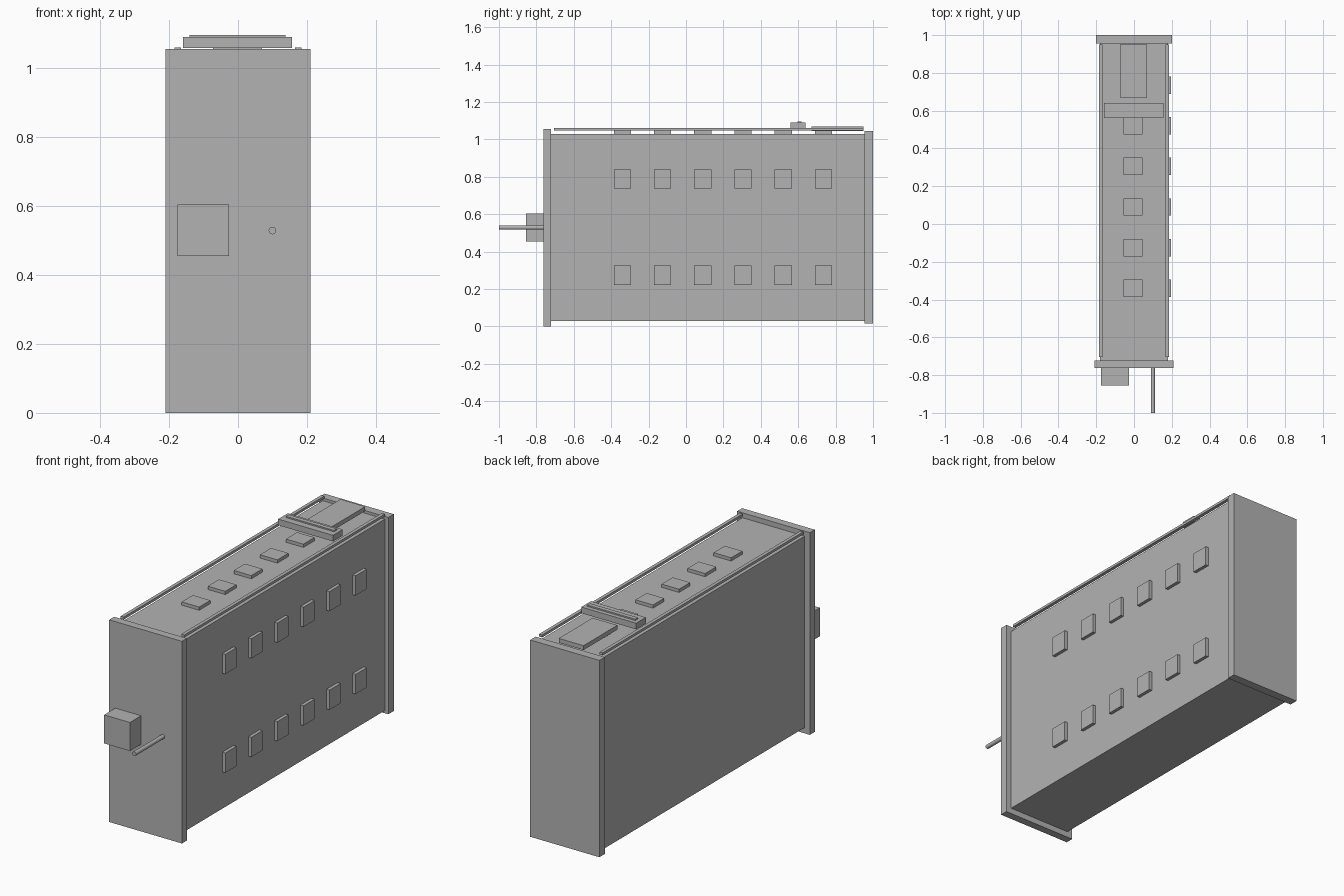
import bpy
import math

if "Cube" in bpy.data.objects:
    bpy.data.objects.remove(bpy.data.objects["Cube"])

grey = bpy.data.materials.new("plain grey")
grey.diffuse_color = (0.45, 0.45, 0.45, 1)
grey.use_nodes = True
grey.node_tree.nodes["Principled BSDF"].inputs["Base Color"].default_value = grey.diffuse_color


def box(name, x, y, z):
    """Box spanning the (min, max) ranges on each axis."""
    bpy.ops.mesh.primitive_cube_add(size=1, location=[sum(r) / 2 for r in (x, y, z)])
    ob = bpy.context.object
    ob.name = name
    ob.scale = [r[1] - r[0] for r in (x, y, z)]
    bpy.ops.object.transform_apply(location=False, rotation=False, scale=True)
    ob.data.materials.append(grey)
    return ob


# Main case with its two end plates
box("case_body", (-0.18, 0.18), (-0.73, 0.96), (0.03, 1.03))
box("front_plate", (-0.21, 0.21), (-0.763, -0.722), (0.0, 1.056))
box("back_plate", (-0.20, 0.20), (0.955, 1.0), (0.016, 1.044))

# Rails held just above both long top edges
for side, s in (("left", -1), ("right", 1)):
    box("top_rail_" + side, sorted((s * 0.166, s * 0.184)), (-0.705, 0.95), (1.047, 1.06))

# Raised square pads: two rows on the right side, one row on the top
for i in range(6):
    y = -0.34 + 0.215 * i
    span = (y - 0.046, y + 0.046)
    box(f"side_pad_lower_{i}", (0.175, 0.197), span, (0.222, 0.325))
    box(f"side_pad_upper_{i}", (0.175, 0.197), span, (0.737, 0.84))
    box(f"top_pad_{i}", (-0.055, 0.046), span, (1.025, 1.047))

# Crossbar with thin ridge, and flat hatch behind it
box("crossbar", (-0.16, 0.157), (0.56, 0.64), (1.058, 1.09))
box("crossbar_ridge", (-0.14, 0.138), (0.595, 0.618), (1.085, 1.097))
box("hatch", (-0.073, 0.07), (0.67, 0.95), (1.045, 1.068))

# Block and rod sticking out of the front
box("front_block", (-0.175, -0.026), (-0.855, -0.755), (0.455, 0.604))
bpy.ops.mesh.primitive_cylinder_add(vertices=24, radius=0.011, depth=0.25,
                                    location=(0.10, -0.875, 0.529),
                                    rotation=(math.pi / 2, 0, 0))
rod = bpy.context.object
rod.name = "front_rod"
rod.data.materials.append(grey)
bpy.ops.object.shade_smooth_by_angle()
